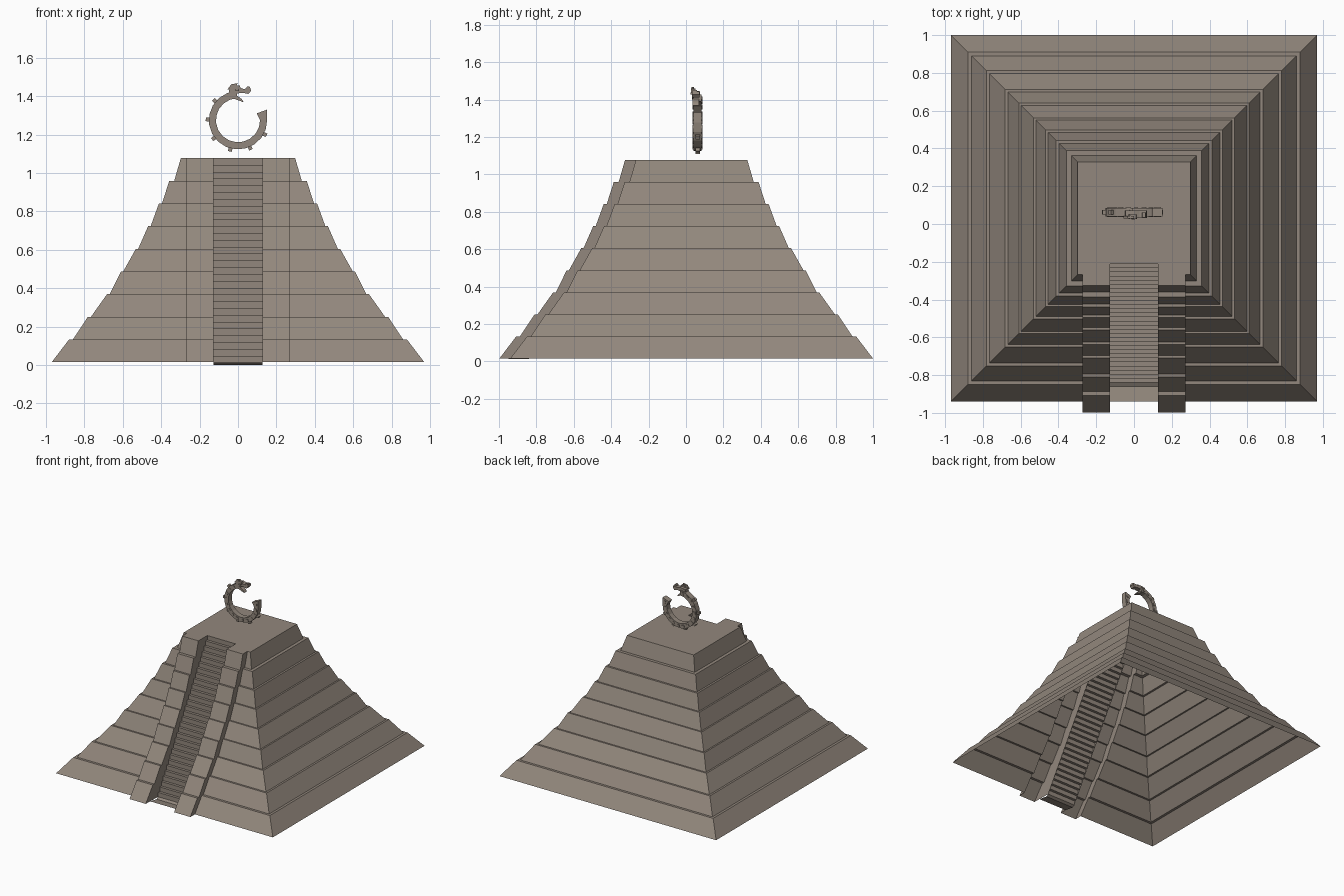
import bpy, bmesh, math
from mathutils import Matrix, Vector

if "Cube" in bpy.data.objects:
    bpy.data.objects.remove(bpy.data.objects["Cube"])

stone = bpy.data.materials.new("warm grey stone")
stone.diffuse_color = (0.29, 0.245, 0.205, 1)
stone.use_nodes = True
stone.node_tree.nodes["Principled BSDF"].inputs["Base Color"].default_value = stone.diffuse_color


def finish(name, bm, recalc=True):
    if recalc:
        bmesh.ops.recalc_face_normals(bm, faces=bm.faces)
    me = bpy.data.meshes.new(name)
    bm.to_mesh(me)
    bm.free()
    me.materials.append(stone)
    ob = bpy.data.objects.new(name, me)
    bpy.context.collection.objects.link(ob)
    return ob


CY = 0.03                     # pyramid centre in y
SI, SO, OUT = 0.127, 0.272, 0.058   # stair half width, balustrade outer edge, projection
STAIR_BOT, STAIR_TOP = (-0.84, 0.012), (-0.19, 1.077)

# tier profile: (half width at tier foot, half width at tier head)
tiers = [(0.97, 0.88), (0.86, 0.782), (0.766, 0.682), (0.668, 0.61), (0.598, 0.532),
         (0.52, 0.468), (0.455, 0.412), (0.396, 0.358), (0.332, 0.298)]
levels = []
z0, dz = 0.015, (1.077 - 0.015) / len(tiers)
for i, (a, b) in enumerate(tiers):
    levels += [(a, z0 + i * dz), (b, z0 + (i + 1) * dz)]


def outline(h, z):
    """Open loop round the pyramid, from one stair edge to the other."""
    f = CY - h
    right = [(SI, f - OUT), (SO, f - OUT), (SO, f), (h, f), (h, CY + h)]
    left = [(-x, y) for x, y in reversed(right)]
    return [(x, y, z) for x, y in right + left]


# stepped pyramid shell with balustrades, open below
bm = bmesh.new()
rows = [[bm.verts.new(p) for p in outline(h, z)] for h, z in levels]
for r, s in zip(rows, rows[1:]):
    for k in range(len(r) - 1):
        bm.faces.new((r[k], r[k + 1], s[k + 1], s[k]))
top = rows[-1]
notch = {s: bm.verts.new((s * SI, *STAIR_TOP)) for s in (1, -1)}
bm.faces.new(top + [notch[-1], notch[1]])
# inner cheeks beside the stair
for s, idx in ((1, 0), (-1, -1)):
    low = bm.verts.new((s * SI, *STAIR_BOT))
    edge = [r[idx] for r in rows] + [notch[s], low]
    bm.faces.new(edge)
finish("stepped_pyramid", bm)

# staircase sheet
N = 30
path = [(-0.94, 0.013), (-0.86, 0.0), STAIR_BOT]
(ya, za), (yb, zb) = STAIR_BOT, STAIR_TOP
for i in range(N):
    y = ya + (yb - ya) * i / N
    z = za + (zb - za) * (i + 1) / N
    path += [(y, z), (ya + (yb - ya) * (i + 1) / N, z)]
bm = bmesh.new()
cols = [[bm.verts.new((x, y, z)) for y, z in path] for x in (-SI, SI)]
for k in range(len(path) - 1):
    bm.faces.new((cols[0][k], cols[1][k], cols[1][k + 1], cols[0][k + 1]))
finish("staircase", bm, recalc=False)

# ---- serpent ring above the platform ----
RC = Vector((0, 0.062, 1.275))
R_IN, R_OUT, HALF = 0.115, 0.152, 0.022
A0, A1, SEG = 20, -268, 15       # tail angle to neck angle, degrees


def polar(r, deg, y):
    a = math.radians(deg)
    return RC + Vector((r * math.cos(a), y, r * math.sin(a)))


def box(bm, deg, r, size):
    """Box on the ring; size is radial, y, tangential."""
    m = (Matrix.Translation(polar(r, deg, 0)) @ Matrix.Rotation(-math.radians(deg), 4, 'Y')
         @ Matrix.Diagonal((*size, 1)))
    bmesh.ops.create_cube(bm, size=1, matrix=m)


# body
bm = bmesh.new()
rings = []
for i in range(SEG + 1):
    d = A0 + (A1 - A0) * i / SEG
    ri = R_IN - (0.012 if i == 0 else 0)
    ro = R_OUT + (0.008 if i == 0 else 0)
    rings.append([bm.verts.new(polar(r, d, y)) for r, y in
                  ((ri, -HALF), (ro, -HALF), (ro, HALF), (ri, HALF))])
for a, b in zip(rings, rings[1:]):
    for k in range(4):
        bm.faces.new((a[k], a[(k + 1) % 4], b[(k + 1) % 4], b[k]))
bm.faces.new(rings[0])
bm.faces.new(rings[-1])
finish("serpent_body", bm)

# raised scales on both sides and spine blocks outside
scales, spines = bmesh.new(), bmesh.new()
for i in range(SEG):
    d = A0 + (A1 - A0) * (i + 0.5) / SEG
    box(scales, d, 0.134, (0.018, 2 * HALF + 0.008, 0.02))
    if i % 2 == 0 and i > 0:
        box(spines, d, 0.156, (0.024, 0.024, 0.02))
finish("serpent_scales", scales)
finish("serpent_spines", spines)


def plate(name, pts, y0, y1):
    """Extrude an x-z profile along y."""
    bm = bmesh.new()
    f = bm.faces.new([bm.verts.new((x, y0, z)) for x, z in pts])
    g = bmesh.ops.extrude_face_region(bm, geom=[f])
    bmesh.ops.translate(bm, vec=(0, y1 - y0, 0),
                        verts=[v for v in g["geom"] if isinstance(v, bmesh.types.BMVert)])
    return finish(name, bm)


# head
plate("upper_jaw", [(-0.05, 1.40), (-0.015, 1.412), (0.02, 1.418), (0.055, 1.412), (0.068, 1.428),
                    (0.065, 1.442), (0.03, 1.438), (0.0, 1.446), (-0.045, 1.44)], 0.033, 0.072)
plate("lower_jaw", [(-0.045, 1.412), (-0.03, 1.39), (0.03, 1.368), (0.02, 1.385), (-0.012, 1.408)],
      0.036, 0.07)
plate("brow", [(-0.03, 1.44), (0.015, 1.436), (0.01, 1.455), (-0.02, 1.458)], 0.026, 0.05)
plate("horn", [(-0.055, 1.435), (-0.02, 1.44), (0.0, 1.468), (-0.035, 1.462)], 0.03, 0.042)
plate("nostril", [(0.042, 1.436), (0.064, 1.436), (0.06, 1.452), (0.046, 1.45)], 0.034, 0.06)
plate("eye", [(-0.012, 1.426), (0.006, 1.426), (0.006, 1.438), (-0.012, 1.438)], 0.024, 0.034)
